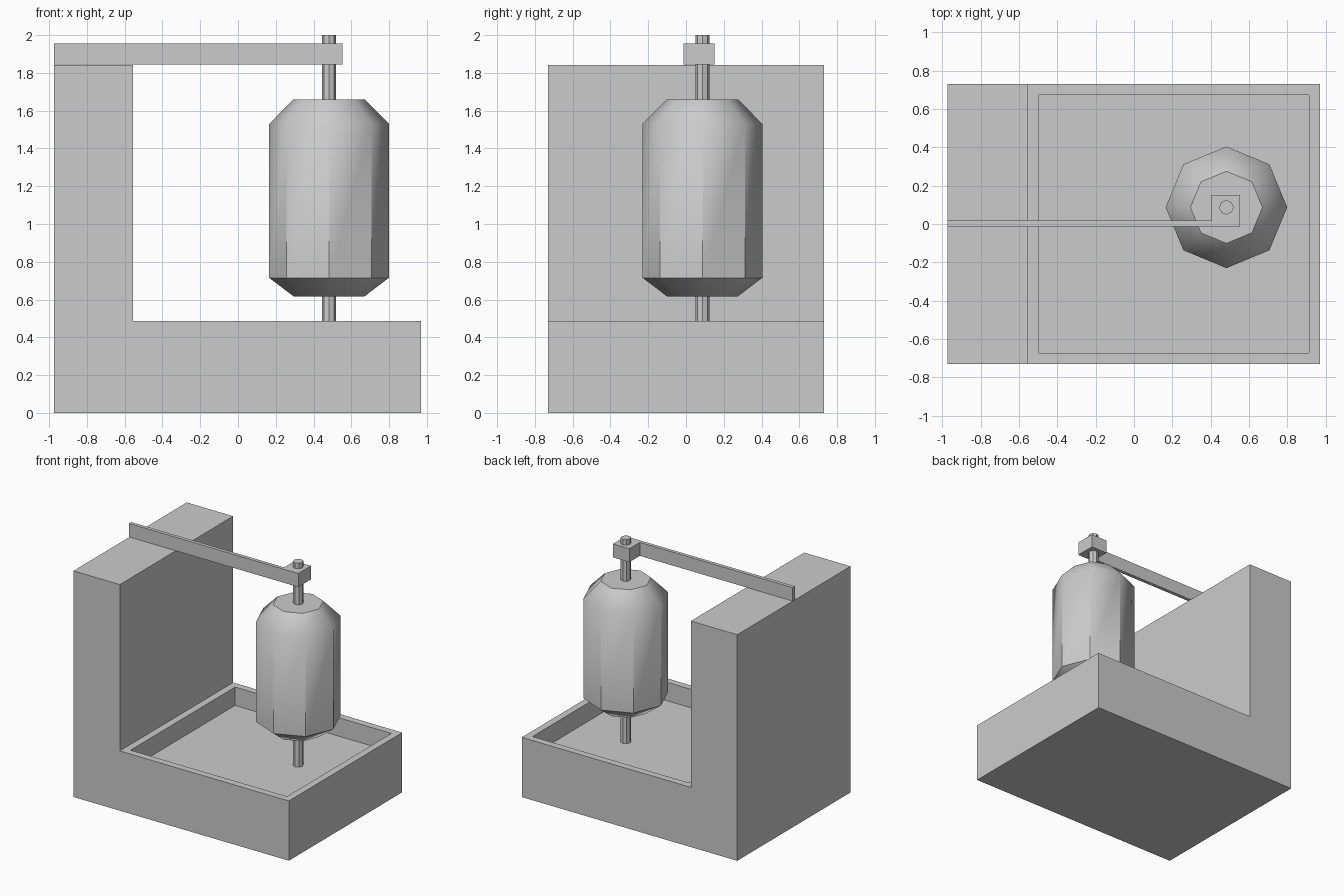
import bpy, bmesh, math

if "Cube" in bpy.data.objects:
    bpy.data.objects.remove(bpy.data.objects["Cube"])


def finish(name, bm, smooth_angle=None):
    bmesh.ops.recalc_face_normals(bm, faces=bm.faces)
    mesh = bpy.data.meshes.new(name)
    bm.to_mesh(mesh)
    bm.free()
    obj = bpy.data.objects.new(name, mesh)
    bpy.context.collection.objects.link(obj)
    if smooth_angle:
        bpy.ops.object.select_all(action='DESELECT')
        obj.select_set(True)
        bpy.context.view_layer.objects.active = obj
        bpy.ops.object.shade_smooth_by_angle(angle=math.radians(smooth_angle))
    return obj


def prism(points, vec):
    """Extrude a closed polygon along vec."""
    bm = bmesh.new()
    face = bm.faces.new([bm.verts.new(p) for p in points])
    ext = bmesh.ops.extrude_face_region(bm, geom=[face], use_keep_orig=True)
    verts = [g for g in ext["geom"] if isinstance(g, bmesh.types.BMVert)]
    bmesh.ops.translate(bm, verts=verts, vec=vec)
    bmesh.ops.recalc_face_normals(bm, faces=bm.faces)
    return bm


def stacked_rings(name, center, rings, sides=8, smooth_angle=None):
    """Loft regular polygons given as (radius, z), capped at both ends."""
    bm = bmesh.new()
    loops = []
    for r, z in rings:
        loops.append([bm.verts.new((center[0] + r * math.cos(2 * math.pi * i / sides),
                                    center[1] + r * math.sin(2 * math.pi * i / sides), z))
                      for i in range(sides)])
    for a, b in zip(loops, loops[1:]):
        for i in range(sides):
            j = (i + 1) % sides
            bm.faces.new((a[i], a[j], b[j], b[i]))
    bm.faces.new(loops[0][::-1])
    bm.faces.new(loops[-1])
    return finish(name, bm, smooth_angle)


AXIS = (0.482, 0.087)

# L-shaped body with a sunken tray in the base
profile = [(-0.973, 0), (0.97, 0), (0.97, 0.487), (-0.555, 0.487), (-0.555, 1.843), (-0.973, 1.843)]
bm = prism([(x, -0.73, z) for x, z in profile], (0, 1.46, 0))
tray = [f for f in bm.faces if f.normal.z > 0.9 and abs(f.calc_center_median().z - 0.487) < 0.01]
bmesh.ops.inset_region(bm, faces=tray, thickness=0.057, use_even_offset=True)
bmesh.ops.inset_individual(bm, faces=tray, thickness=0, depth=-0.15)
finish("body_with_tray", bm)

# Flat arm ending in a square bearing block
arm = [(-0.973, -0.012), (0.552, -0.012), (0.552, 0.152), (0.405, 0.152), (0.405, 0.017), (-0.973, 0.017)]
finish("support_arm", prism([(x, y, 1.845) for x, y in arm], (0, 0, 0.11)))

# Vertical spindle and the chamfered octagonal drum
stacked_rings("spindle", AXIS, [(0.038, 0.337), (0.038, 2.0)])
stacked_rings("drum", AXIS, [(0.185, 0.615), (0.317, 0.715), (0.317, 1.53), (0.188, 1.66)],
              smooth_angle=44)
